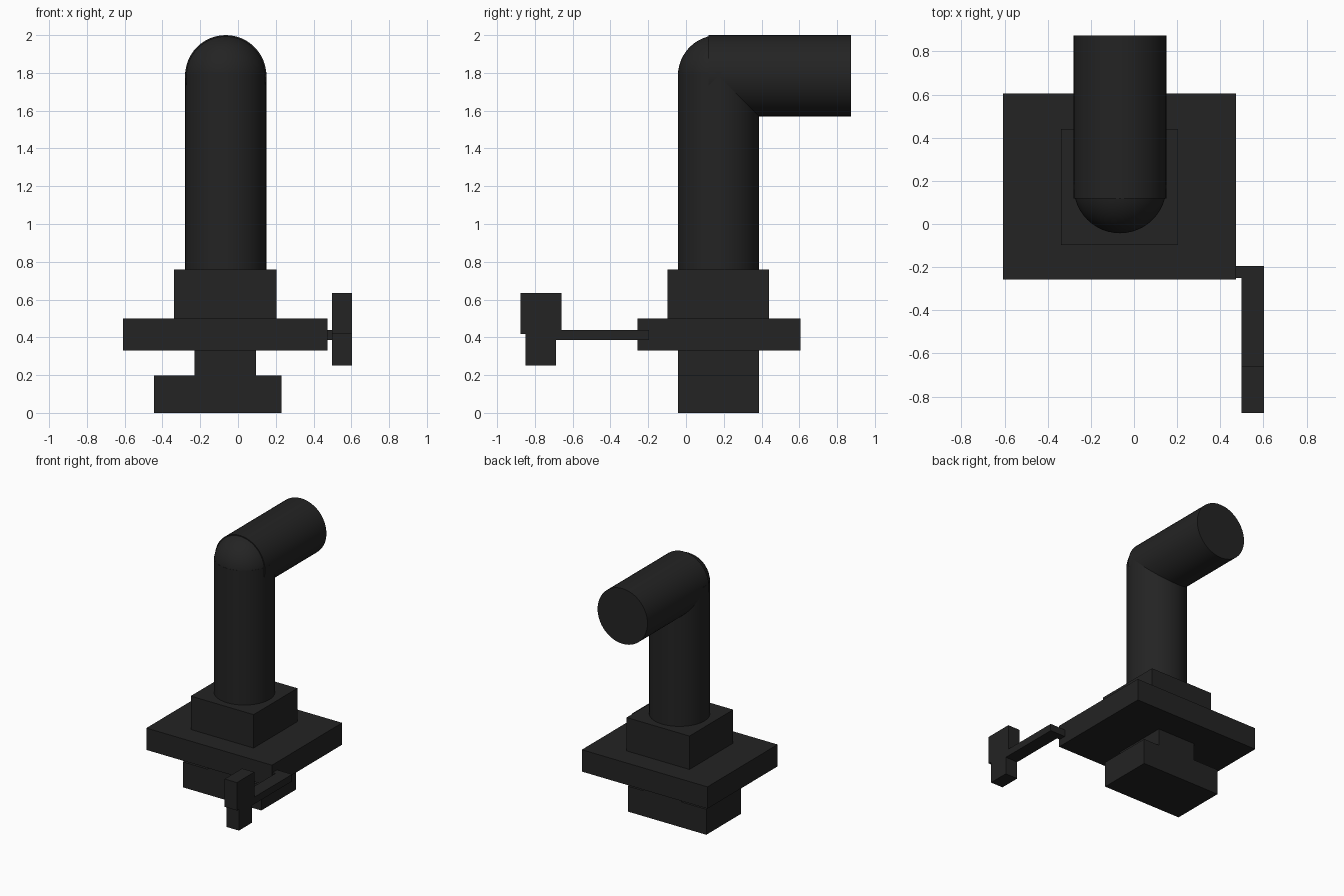
import bpy, math

if "Cube" in bpy.data.objects:
    bpy.data.objects.remove(bpy.data.objects["Cube"])

black = bpy.data.materials.new("matte_black")
black.diffuse_color = (0.017, 0.017, 0.017, 1)
black.use_nodes = True
black.node_tree.nodes["Principled BSDF"].inputs["Base Color"].default_value = black.diffuse_color


def finish(name, smooth=False):
    ob = bpy.context.object
    ob.name = name
    ob.data.materials.append(black)
    if smooth:
        bpy.ops.object.shade_smooth_by_angle(angle=math.radians(40))
    return ob


def box(name, x, y, z):
    """Box from (min, max) pairs on each axis."""
    bpy.ops.mesh.primitive_cube_add(size=1, location=[(a + b) / 2 for a, b in (x, y, z)])
    ob = finish(name)
    ob.scale = [b - a for a, b in (x, y, z)]
    bpy.ops.object.transform_apply(location=False, rotation=False, scale=True)


R, CX, CY, CZ = 0.215, -0.065, 0.172, 1.785   # pipe radius and elbow centre

# stepped valve body
box("base_block", (-0.445, 0.23), (-0.042, 0.386), (0, 0.198))
box("neck_block", (-0.23, 0.095), (-0.042, 0.386), (0.198, 0.33))
box("wide_plate", (-0.608, 0.473), (-0.258, 0.605), (0.33, 0.5))
box("collar_block", (-0.338, 0.203), (-0.098, 0.44), (0.5, 0.76))

# bent pipe: riser, rounded elbow, outlet pointing back
z0 = 0.76
bpy.ops.mesh.primitive_cylinder_add(vertices=48, radius=R, depth=CZ + 0.02 - z0,
                                    location=(CX, CY, (CZ + 0.02 + z0) / 2))
riser = finish("riser_pipe", True)
bpy.ops.mesh.primitive_uv_sphere_add(segments=48, ring_count=24, radius=R,
                                     location=(CX, CY, CZ))
finish("elbow", True)
y0, y1 = 0.118, 0.873
bpy.ops.mesh.primitive_cylinder_add(vertices=48, radius=R, depth=y1 - y0,
                                    location=(CX, (y0 + y1) / 2, CZ),
                                    rotation=(math.pi / 2, 0, 0))
finish("outlet_pipe", True)

# side lever with its grip
box("lever_pivot", (0.473, 0.51), (-0.25, -0.195), (0.386, 0.44))
box("lever_bar", (0.498, 0.603), (-0.70, -0.195), (0.386, 0.44))
box("grip_upper", (0.498, 0.603), (-0.875, -0.66), (0.418, 0.635))
box("grip_lower", (0.498, 0.603), (-0.85, -0.688), (0.252, 0.418))
